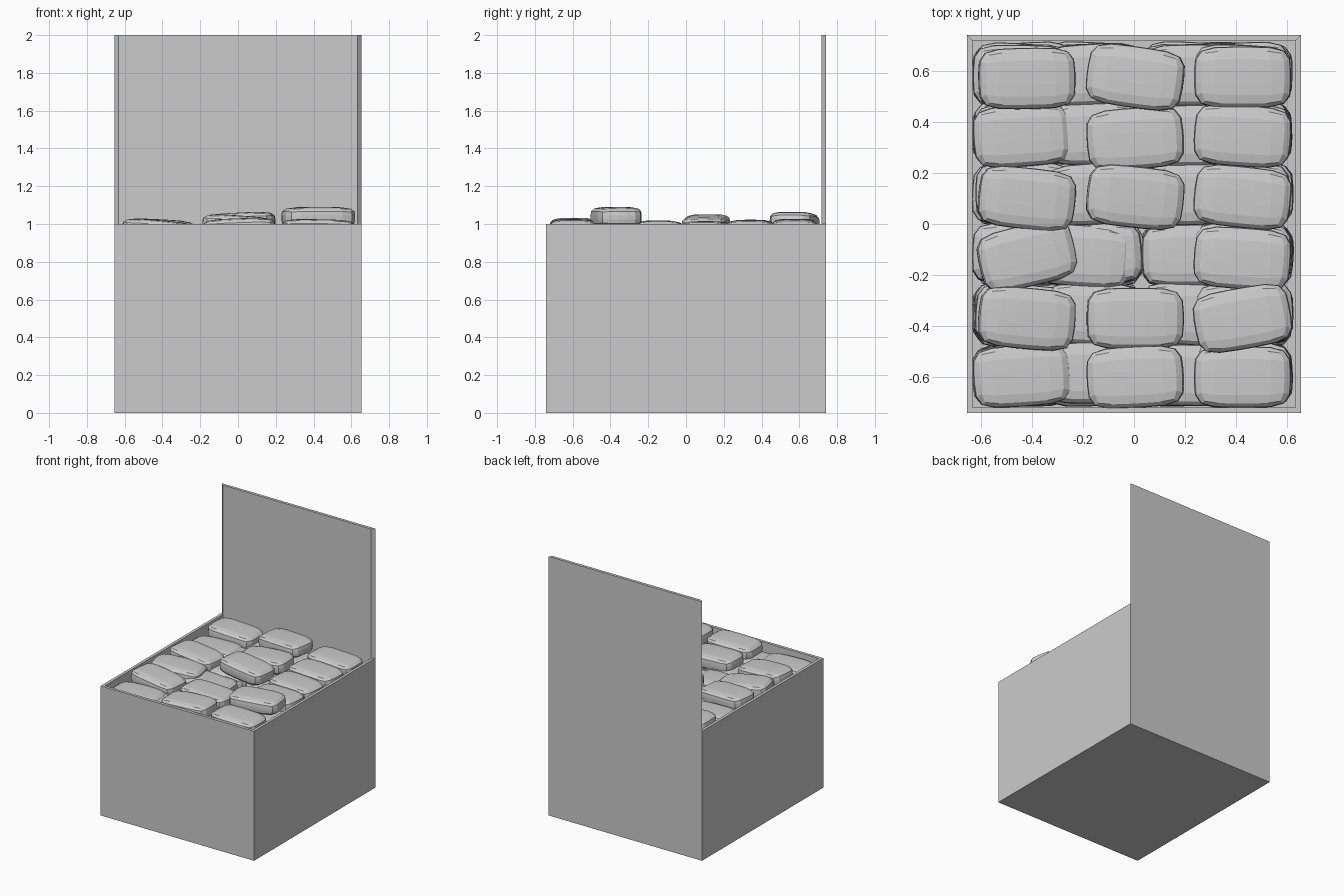
import bpy, bmesh, math, random
from mathutils import Matrix

if "Cube" in bpy.data.objects:
    bpy.data.objects.remove(bpy.data.objects["Cube"])

random.seed(4)
HX, HY, T = 0.655, 0.74, 0.022   # outer half sizes and wall thickness


def add_object(name, bm):
    bmesh.ops.recalc_face_normals(bm, faces=bm.faces)
    me = bpy.data.meshes.new(name)
    bm.to_mesh(me)
    bm.free()
    ob = bpy.data.objects.new(name, me)
    bpy.context.collection.objects.link(ob)
    return ob


def ring(bm, hx, hy, z):
    return [bm.verts.new((sx * hx, sy * hy, z))
            for sx, sy in ((-1, -1), (1, -1), (1, 1), (-1, 1))]


# Open carton with the back wall carried up as a raised lid, mitred at its sides
bm = bmesh.new()
ob, ot = ring(bm, HX, HY, 0), ring(bm, HX, HY, 1)
ib, it = ring(bm, HX - T, HY - T, T), ring(bm, HX - T, HY - T, 1)
bm.faces.new(ob)
bm.faces.new(ib)
for i in range(4):
    j = (i + 1) % 4
    bm.faces.new((ob[i], ob[j], ot[j], ot[i]))
    bm.faces.new((ib[i], ib[j], it[j], it[i]))
    if i != 2:
        bm.faces.new((ot[i], ot[j], it[j], it[i]))
low = [ot[2], ot[3], it[3], it[2]]
top = [bm.verts.new((v.co.x, v.co.y, 2)) for v in low]
for i in range(4):
    j = (i + 1) % 4
    bm.faces.new((low[i], low[j], top[j], top[i]))
bm.faces.new(top)
add_object("carton", bm)

# One plump bag: gridded cube pulled to a rounded-box shape
bm = bmesh.new()
bmesh.ops.create_cube(bm, size=2)
bmesh.ops.subdivide_edges(bm, edges=bm.edges[:], cuts=4, use_grid_fill=True)
N = 4.5
for v in bm.verts:
    r = sum(abs(c) ** N for c in v.co) ** (1 / N)
    v.co = v.co / r
    v.co.x *= 0.19
    v.co.y *= 0.12
    v.co.z *= 0.055
first = add_object("bag", bm)
bag_mesh = first.data
bpy.data.objects.remove(first)


def bag(name, x, y, z, turn=0, tilt=0):
    o = bpy.data.objects.new(name, bag_mesh)
    o.matrix_world = (Matrix.Translation((x, y, z))
                      @ Matrix.Rotation(math.radians(turn), 4, 'Z')
                      @ Matrix.Rotation(math.radians(tilt), 4, 'Y'))
    bpy.context.collection.objects.link(o)


# Visible top bags: x, y, z, turn, tilt
L, M, R = -0.42, 0.005, 0.425
for x, y, z, turn, tilt in (
        (L, 0.57, 0.965, 1, 3), (M, 0.575, 1.005, -8, -3), (R, 0.575, 0.97, 0, 2),
        (-0.44, 0.345, 0.915, 4, 0), (M, 0.335, 0.965, 4, -2), (R, 0.345, 0.965, -4, 0),
        (L, 0.1, 0.97, -6, 3), (M, 0.105, 0.99, -6, 4), (R, 0.105, 0.96, -6, 0),
        (L, -0.125, 0.955, 13, 5), (-0.2, -0.125, 0.905, -4, 0), (R, -0.135, 0.96, -4, -2),
        (L, -0.37, 0.965, -5, 5), (M, -0.37, 0.965, 0, 2), (R, -0.37, 1.035, 10, 0),
        (-0.44, -0.595, 0.92, 4, 0), (M, -0.6, 0.975, 3, -2), (R, -0.6, 0.97, 0, 1)):
    bag("top_bag", x, y, z, turn, tilt)

# Packed layers underneath, staggered down to the floor
for layer in range(9):
    for row in range(6):
        for k, x in enumerate((-0.44, -0.16, 0.22, 0.425)):
            bag("packed_bag", x + random.uniform(-0.005, 0.01),
                0.585 - row * 0.235 + random.uniform(-0.005, 0.008),
                0.875 - layer * 0.096 + 0.02 * (k % 2),
                random.uniform(-4, 4), random.uniform(-2, 2))
